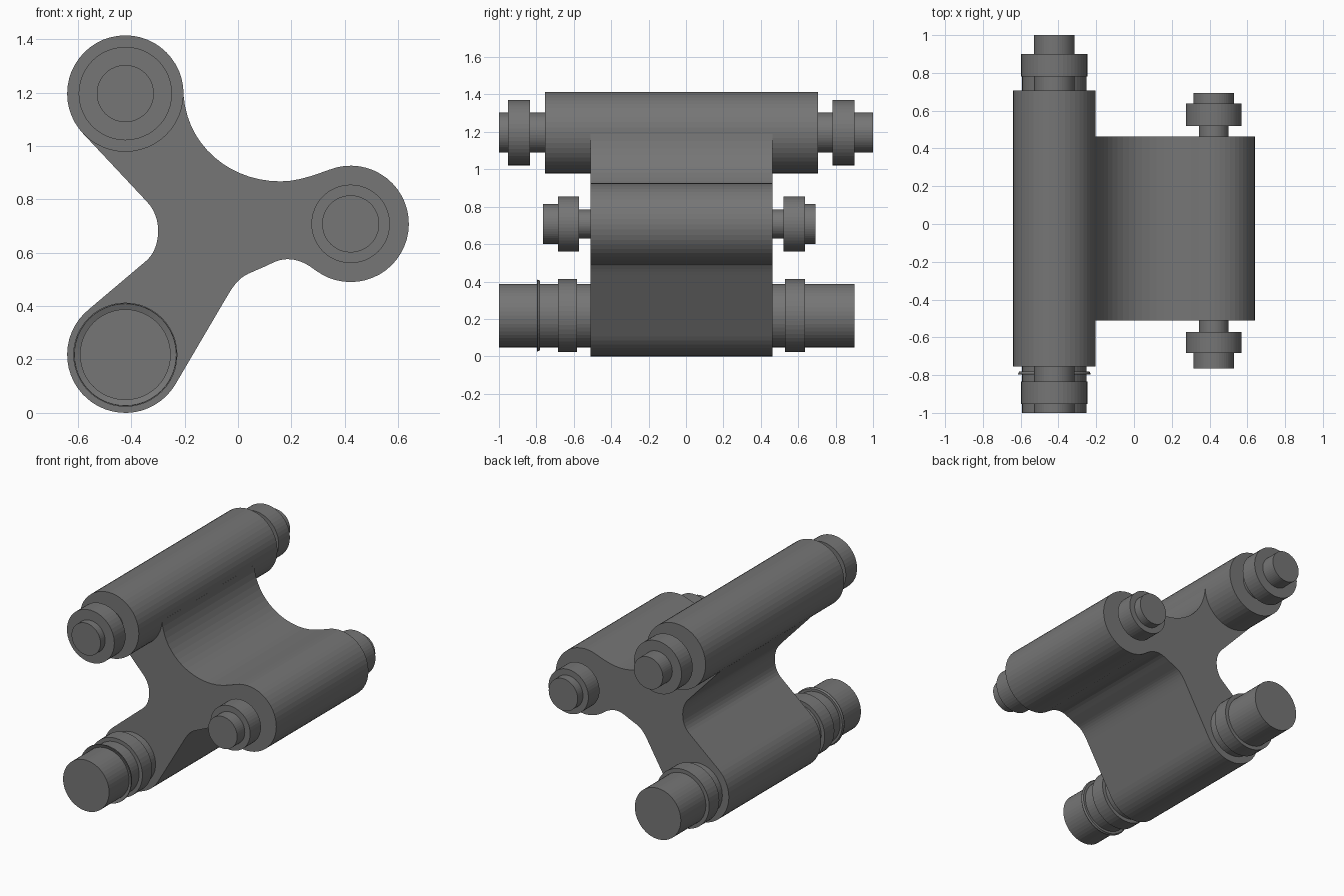
import bpy, bmesh
from math import sin, cos, tau, radians
from mathutils import Vector
from mathutils.geometry import interpolate_bezier

if "Cube" in bpy.data.objects:
    bpy.data.objects.remove(bpy.data.objects["Cube"])

R = 0.218
UPPER, RIGHT, LOWER = (-0.422, 1.196), (0.422, 0.708), (-0.422, R)
SIDES = 48

dark = bpy.data.materials.new("dark_grey")
dark.diffuse_color = (0.18, 0.18, 0.18, 1)
dark.use_nodes = True
dark.node_tree.nodes["Principled BSDF"].inputs["Base Color"].default_value = dark.diffuse_color


def finish(name, bm):
    bmesh.ops.recalc_face_normals(bm, faces=bm.faces)
    mesh = bpy.data.meshes.new(name)
    bm.to_mesh(mesh)
    bm.free()
    mesh.materials.append(dark)
    obj = bpy.data.objects.new(name, mesh)
    bpy.context.collection.objects.link(obj)
    return obj


def turned_part(name, centre, profile):
    """Lathe (y, radius) pairs around an axis parallel to y, with flat ends."""
    bm = bmesh.new()
    rings = [[bm.verts.new((centre[0] + r * cos(tau * i / SIDES), y,
                            centre[1] + r * sin(tau * i / SIDES)))
              for i in range(SIDES)] for y, r in profile]
    for a, b in zip(rings, rings[1:]):
        for i in range(SIDES):
            j = (i + 1) % SIDES
            bm.faces.new((a[i], a[j], b[j], b[i]))
    bm.faces.new(rings[0])
    bm.faces.new(rings[-1])
    return finish(name, bm)


def steps(*sections):
    """Turn (y0, y1, radius) sections into a stepped lathe profile."""
    return [p for y0, y1, r in sections for p in ((y0, r), (y1, r))]


def arc(centre, start, end, n):
    angles = [radians(start + (end - start) * i / n) for i in range(n + 1)]
    return [(centre[0] + R * cos(a), centre[1] + R * sin(a)) for a in angles]


def curve(p0, h0, h1, p1, n):
    pts = interpolate_bezier(*(Vector((*p, 0)) for p in (p0, h0, h1, p1)), n + 1)
    return [(p.x, p.y) for p in pts]


# Three-armed body outline, clockwise from the upper sleeve
outline = [UPPER]
outline += curve((-.204, 1.19), (-.19, 1.0), (-.03, .867), (.16, .867), 14)
outline += curve((.16, .867), (.22, .867), (.28, .888), (.342, .911), 5)
outline += arc(RIGHT, 111.5, -127.5, 32)
outline += curve((.289, .535), (.255, .562), (.22, .576), (.185, .576), 5)
outline += curve((.185, .576), (.15, .576), (.125, .559), (.10, .548), 4)
outline += curve((.04, .522), (.005, .507), (-.018, .475), (-.04, .438), 7)
outline += arc(LOWER, -31, -231, 28)
outline += curve((-.342, .571), (-.312, .597), (-.299, .64), (-.299, .683), 6)
outline += curve((-.299, .683), (-.299, .72), (-.312, .762), (-.342, .792), 6)
outline += [(-.581, 1.047)]

# Extruded body
bm = bmesh.new()
verts = [bm.verts.new((x, -0.51, z)) for x, z in outline]
face = bm.faces.new(verts)
out = bmesh.ops.extrude_face_region(bm, geom=[face], use_keep_orig=True)
moved = [v for v in out["geom"] if isinstance(v, bmesh.types.BMVert)]
bmesh.ops.translate(bm, verts=moved, vec=(0, 0.972, 0))
bmesh.ops.remove_doubles(bm, verts=bm.verts, dist=0.002)
finish("three_arm_body", bm)

# Long upper sleeve with collared pins
turned_part("upper_sleeve_and_pins", UPPER, steps(
    (-1.0, -.952, .107), (-.952, -.834, .175), (-.834, -.755, .107),
    (-.755, .707, R),
    (.707, .782, .107), (.782, .90, .175), (.90, 1.0, .107)))

# Right axle with narrow necks and collars
turned_part("right_axle", RIGHT, steps(
    (-.764, -.684, .107), (-.684, -.571, .147),
    (-.571, .52, .078),
    (.52, .637, .147), (.637, .693, .107)))

# Thick lower axle with two collars
turned_part("lower_axle", LOWER, steps(
    (-1.0, -.684, .17), (-.684, -.582, .195), (-.582, .53, .17),
    (.53, .636, .195), (.636, .90, .17)))

# Thin flared retaining lip on the front end of the lower axle
turned_part("lower_retaining_lip", LOWER, [
    (-.787, .165), (-.797, .191), (-.793, .192), (-.781, .186), (-.781, .165)])
